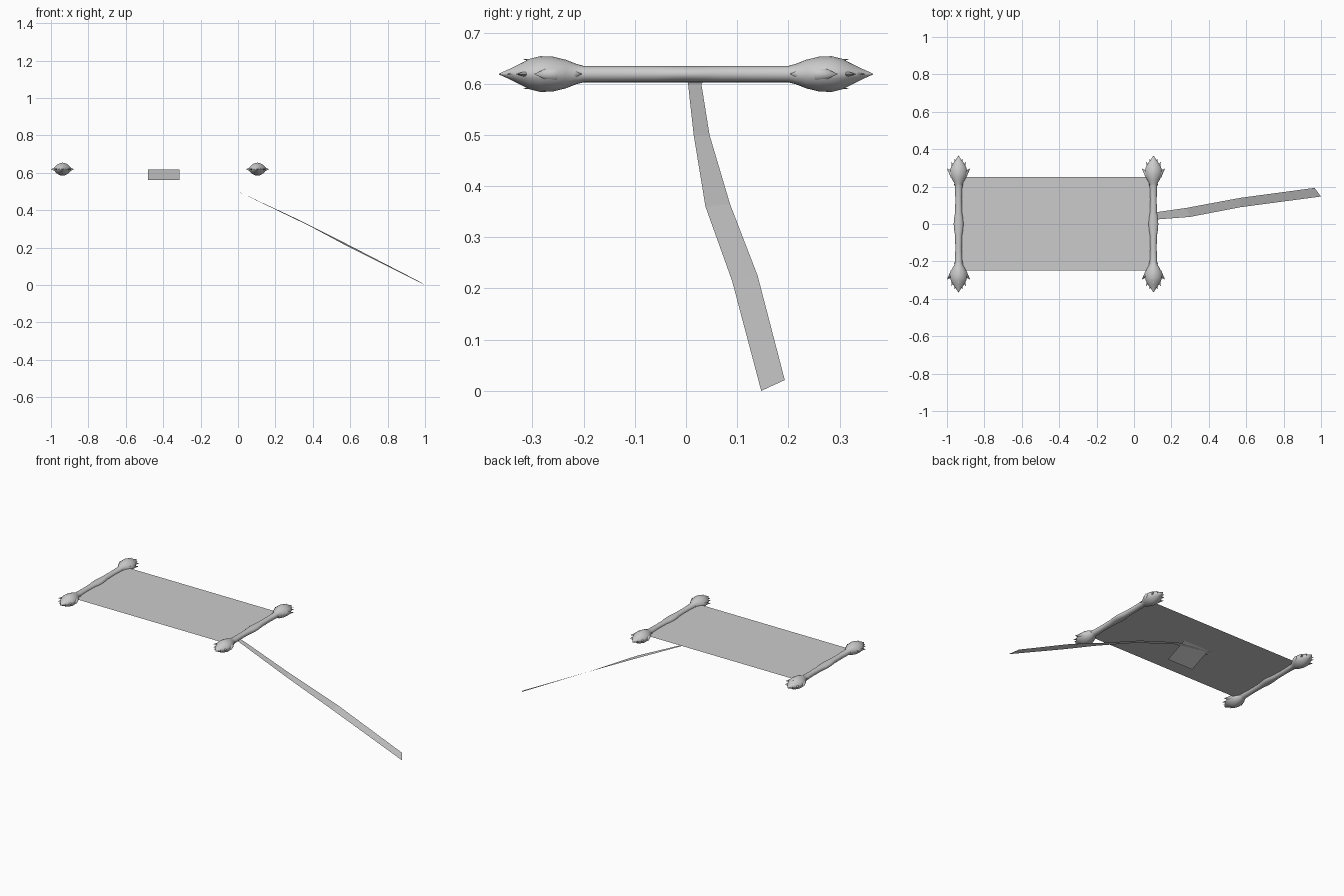
import bpy, bmesh, math
from mathutils import Vector

if "Cube" in bpy.data.objects:
    bpy.data.objects.remove(bpy.data.objects["Cube"])

grey = bpy.data.materials.new("plain_grey")
grey.diffuse_color = (0.6, 0.6, 0.6, 1)
grey.use_nodes = True
grey.node_tree.nodes["Principled BSDF"].inputs["Base Color"].default_value = grey.diffuse_color
ROD_Z = 0.619
ROD_X = (-0.938, 0.104)


def make_object(name, bm, smooth=False):
    mesh = bpy.data.meshes.new(name)
    bm.to_mesh(mesh)
    bm.free()
    mesh.materials.append(grey)
    ob = bpy.data.objects.new(name, mesh)
    bpy.context.collection.objects.link(ob)
    if smooth:
        bpy.context.view_layer.objects.active = ob
        ob.select_set(True)
        bpy.ops.object.shade_smooth_by_angle(angle=math.radians(50))
        ob.select_set(False)
    return ob


def strip(name, pairs):
    """Thin sheet through successive (left, right) edge pairs."""
    bm = bmesh.new()
    rows = [[bm.verts.new(p) for p in pair] for pair in pairs]
    for a, b in zip(rows, rows[1:]):
        bm.faces.new((a[0], b[0], b[1], a[1]))
    return make_object(name, bm)


def signed_pow(v, k):
    return math.copysign(abs(v) ** k, v)


def spike(bm, base, tip, wide, thick):
    """Flattened leaf point from base to tip, lying in the rod's plane."""
    base, tip = Vector(base), Vector(tip)
    side = (tip - base).cross(Vector((0, 0, 1))).normalized() * wide
    up = side.cross(tip - base).normalized() * thick
    n = 8
    ring = [bm.verts.new(base + side * math.cos(2 * math.pi * i / n)
                         + up * math.sin(2 * math.pi * i / n)) for i in range(n)]
    point = bm.verts.new(tip)
    for i in range(n):
        bm.faces.new((ring[i], ring[(i + 1) % n], point))
    bm.faces.new(ring[::-1])


# distance along rod, half width, half height, section squareness
HALF = [(0.0, 0.026, 0.016, 1), (0.03, 0.024, 0.016, 1), (0.06, 0.019, 0.016, 1),
        (0.13, 0.017, 0.016, 1), (0.20, 0.020, 0.016, 1), (0.215, 0.020, 0.020, 1),
        (0.235, 0.033, 0.028, 1.1), (0.26, 0.044, 0.034, 1.2), (0.285, 0.046, 0.035, 1.2),
        (0.305, 0.040, 0.030, 1.2), (0.325, 0.029, 0.020, 1.2), (0.345, 0.014, 0.010, 1.1),
        (0.365, 0.001, 0.001, 1)]
PROFILE = [(-y, a, b, k) for y, a, b, k in HALF[:0:-1]] + HALF

for rod_name, cx in zip(("left_rod", "right_rod"), ROD_X):
    # rod with leaf-bulb ends
    bm = bmesh.new()
    n = 20
    rings = []
    for y, a, b, k in PROFILE:
        rings.append([bm.verts.new((cx + a * signed_pow(math.cos(2 * math.pi * i / n), k), y,
                                    ROD_Z + b * signed_pow(math.sin(2 * math.pi * i / n), k)))
                      for i in range(n)])
    for r, s in zip(rings, rings[1:]):
        for i in range(n):
            j = (i + 1) % n
            bm.faces.new((r[i], s[i], s[j], r[j]))
    bm.faces.new(rings[0])
    bm.faces.new(rings[-1][::-1])
    # leaf points around each bulb
    for ey in (-1, 1):
        for ex in (-1, 1):
            spike(bm, (cx + ex * 0.028, ey * 0.262, ROD_Z),
                  (cx + ex * 0.062, ey * 0.297, ROD_Z), 0.019, 0.016)
            spike(bm, (cx + ex * 0.02, ey * 0.295, ROD_Z),
                  (cx + ex * 0.040, ey * 0.333, ROD_Z), 0.014, 0.011)
            spike(bm, (cx + ex * 0.012, ey * 0.318, ROD_Z),
                  (cx + ex * 0.022, ey * 0.350, ROD_Z), 0.009, 0.008)
            spike(bm, (cx + ex * 0.012, ey * 0.225, ROD_Z),
                  (cx + ex * 0.025, ey * 0.203, ROD_Z), 0.010, 0.010)
            # short raised leaves above and below
            spike(bm, (cx, ey * 0.275, ROD_Z + ex * 0.022),
                  (cx, ey * 0.318, ROD_Z + ex * 0.029), 0.016, 0.008)
    bmesh.ops.recalc_face_normals(bm, faces=bm.faces)
    make_object(rod_name, bm, smooth=True)

# flat sheet between the rods
strip("sheet", [((ROD_X[0], -0.248, ROD_Z), (ROD_X[0], 0.25, ROD_Z)),
                ((ROD_X[1], -0.248, ROD_Z), (ROD_X[1], 0.25, ROD_Z))])

# long ribbon falling away from below the sheet
strip("ribbon", [((-0.54, 0.01, 0.617), (-0.54, 0.05, 0.617)),
                 ((-0.28, 0.004, 0.60), (-0.28, 0.03, 0.60)),
                 ((0.0, 0.015, 0.50), (0.0, 0.046, 0.50)),
                 ((0.30, 0.038, 0.36), (0.28, 0.086, 0.365)),
                 ((0.57, 0.09, 0.215), (0.57, 0.14, 0.225)),
                 ((1.0, 0.147, 0.0), (0.965, 0.193, 0.021))])

# short tab hanging under the sheet
strip("tab", [((-0.482, -0.09, 0.56), (-0.482, 0.045, 0.617)),
              ((-0.313, -0.09, 0.56), (-0.313, 0.045, 0.617))])
